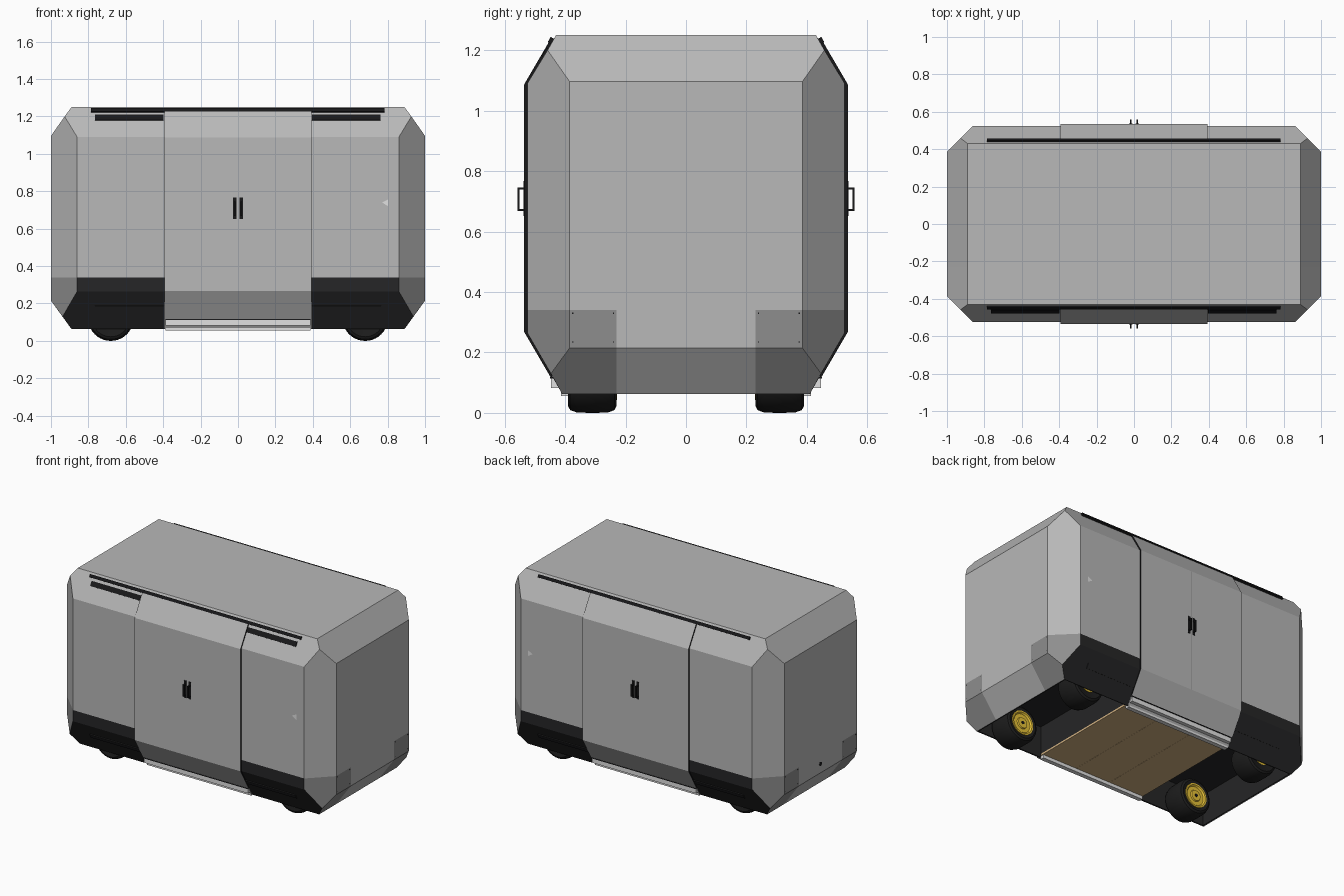
import bpy, bmesh, math
from mathutils import Vector

cube = bpy.data.objects.get("Cube")
if cube:
    bpy.data.objects.remove(cube, do_unlink=True)


def material(name, r, g, b):
    m = bpy.data.materials.new(name)
    m.use_nodes = True
    m.diffuse_color = (r, g, b, 1)
    m.node_tree.nodes["Principled BSDF"].inputs["Base Color"].default_value = (r, g, b, 1)
    return m


GREY = material("body grey", .48, .48, .48)
COVER = material("corner grey", .27, .27, .27)
DARK = material("skirt charcoal", .019, .019, .02)
BLACK = material("trim black", .009, .009, .01)
SILVER = material("sill silver", .75, .75, .75)
WOOD = material("floor brown", .64, .44, .22)
GOLD = material("hub gold", .8, .54, .04)
TYRE = material("tyre rubber", .012, .012, .012)


def finish(name, bm, *mats):
    bmesh.ops.recalc_face_normals(bm, faces=bm.faces[:])
    mesh = bpy.data.meshes.new(name)
    bm.to_mesh(mesh)
    bm.free()
    for m in mats:
        mesh.materials.append(m)
    ob = bpy.data.objects.new(name, mesh)
    bpy.context.collection.objects.link(ob)
    return ob


def prism(name, x0, x1, profile, mat):
    """Extrude a (y, z) profile along x."""
    bm = bmesh.new()
    face = bm.faces.new([bm.verts.new((x0, y, z)) for y, z in profile])
    out = bmesh.ops.extrude_face_region(bm, geom=[face])["geom"]
    verts = [v for v in out if isinstance(v, bmesh.types.BMVert)]
    bmesh.ops.translate(bm, verts=verts, vec=(x1 - x0, 0, 0))
    return finish(name, bm, mat)


def box(name, x0, x1, y0, y1, z0, z1, mat):
    return prism(name, x0, x1, [(y0, z0), (y1, z0), (y1, z1), (y0, z1)], mat)


def slope_plate(name, x0, x1, a, b, side, mat, t=.008):
    """Thin plate lying on a sloping side between (y, z) points a and b."""
    a, b = Vector(a), Vector(b)
    d = (b - a).normalized()
    n = Vector((d.y, -d.x))
    pts = [a - n * .004, b - n * .004, b + n * t, a + n * t]
    return prism(name, x0, x1, [(side * p.x, p.y) for p in pts], mat)


def lathe(name, profile, x, y, mat, steps=40):
    """Spin a (radius, offset) profile round an axle parallel to y."""
    bm = bmesh.new()
    vs = [bm.verts.new((r, o, 0)) for r, o in profile]
    es = [bm.edges.new(p) for p in zip(vs, vs[1:])]
    bmesh.ops.spin(bm, geom=vs + es, axis=(0, 1, 0), cent=(0, 0, 0),
                   steps=steps, angle=math.tau)
    bmesh.ops.remove_doubles(bm, verts=bm.verts[:], dist=.0003)
    ob = finish(name, bm, mat)
    ob.location = (x, y, AXLE_Z)
    bpy.ops.object.select_all(action='DESELECT')
    ob.select_set(True)
    bpy.context.view_layer.objects.active = ob
    bpy.ops.object.shade_smooth_by_angle(angle=math.radians(40))
    return ob


BASE, TOP, SKIRT, DOOR, AXLE_Z = .063, 1.25, .34, .393, .122

# Bevelled shell: hull of four corner points per octant
corners = [(.89, .43, TOP), (.927, .458, 1.2), (.86, .525, 1.09), (1, .385, 1.096),
           (.89, .41, BASE), (.938, .447, .13), (.86, .525, .265), (1, .385, .215)]
bm = bmesh.new()
for x, y, z in corners:
    for sx in (-1, 1):
        for sy in (-1, 1):
            bm.verts.new((sx * x, sy * y, z))
bmesh.ops.convex_hull(bm, input=bm.verts[:])
bmesh.ops.dissolve_limit(bm, angle_limit=math.radians(3), verts=bm.verts[:], edges=bm.edges[:])
cuts = [((0, 0, SKIRT), (0, 0, 1))]
cuts += [((s * DOOR, 0, 0), (1, 0, 0)) for s in (-1, 1)]
cuts += [((0, s * .23, 0), (0, 1, 0)) for s in (-1, 1)]
for co, no in cuts:
    bmesh.ops.bisect_plane(bm, geom=bm.verts[:] + bm.edges[:] + bm.faces[:],
                           plane_co=co, plane_no=no)
bmesh.ops.recalc_face_normals(bm, faces=bm.faces[:])
bm.normal_update()
bmesh.ops.delete(bm, geom=[f for f in bm.faces if f.normal.z < -.95], context='FACES')
for f in bm.faces:
    c, n = f.calc_center_median(), f.normal
    if c.z < SKIRT and abs(c.x) > DOOR:
        if abs(n.x) < .15:
            f.material_index = 2
        elif abs(c.y) > .23:
            f.material_index = 1
finish("body_shell", bm, GREY, COVER, DARK)

# Underside: raised wooden floor and open wheel bays
for i in range(3):
    w = 2 * DOOR / 3
    box("floor_board", -DOOR + i * w, -DOOR + (i + 1) * w - .001, -.405, .405, .078, .09, WOOD)
for s in (-1, 1):
    a, b = sorted((s * DOOR, s * .885))
    box("bay_roof", a, b, -.41, .41, .275, .285, DARK)
    for x, z in ((s * (DOOR - .004), .09), (s * .883, BASE + .002)):
        box("bay_end_wall", x - .003, x + .003, -.406, .406, z, .28, DARK)
    for y in (-.405, .405):
        box("bay_side_wall", a, b, y - .002, y + .002, BASE + .002, .28, DARK)

# Wheels: the deep side of each hub faces inwards
tyre = [(.055, -.07), (.1, -.08), (.113, -.073), (.121, -.05), (.122, 0),
        (.121, .05), (.113, .073), (.1, .08), (.055, .07)]
hub = [(0, .06), (.025, .06), (.03, .07), (.055, .072),
       (.055, -.06), (.08, -.076), (.08, -.082), (.07, -.082), (.062, -.073),
       (.038, -.073), (.034, -.081), (0, -.081)]
bolt = [(0, .07), (.01, .07), (.01, -.085), (0, -.085)]
for x in (-.68, .68):
    for s in (-1, 1):
        for name, profile, mat in (("tyre", tyre, TYRE), ("wheel_hub", hub, GOLD),
                                   ("hub_bolt", bolt, BLACK)):
            lathe(name, [(r, s * o) for r, o in profile], x, s * .31, mat)

# Parts repeated on both long sides
door = [(.448, .118), (.535, .267), (.535, 1.088), (.449, 1.235),
        (.436, 1.23), (.52, 1.088), (.52, .27), (.436, .122)]
for s in (-1, 1):
    profile = [(s * y, z) for y, z in door]
    prism("double_door", -DOOR, DOOR, profile, GREY)
    box("door_gap", -.001, .001, s * .53, s * .5354, .268, 1.087, COVER)
    for d in (-1, 1):
        prism("door_seal", d * DOOR, d * (DOOR + .0008), profile, BLACK)
        # Handle: base plate, two posts, grip
        hx = d * .0175
        box("handle_plate", hx - .0085, hx + .0085, s * .533, s * .538, .652, .768, BLACK)
        box("handle_grip", hx - .005, hx + .005, s * .551, s * .558, .668, .746, BLACK)
        for z in (.668, .739):
            box("handle_post", hx - .005, hx + .005, s * .537, s * .553, z, z + .007, BLACK)
        # Slot in the lower skirt
        a, b = sorted((d * .395, d * .765))
        slope_plate("skirt_slot", a, b, (.466, .162), (.482, .19), s, DARK, .005)
    # Roof rail
    slope_plate("roof_rail", -.787, .783, (.449, 1.222), (.439, 1.239), s, BLACK, .01)
    # Stepped sill below the doors
    x = DOOR - .005
    box("sill_seal", -x, x, s * .42, s * .45, .113, .118, BLACK)
    box("sill_step", -x, x, s * .39, s * .446, .083, .113, SILVER)
    box("sill_base", -x, x, s * .385, s * .414, .056, .081, SILVER)
    # Small arrow marker
    bm = bmesh.new()
    bm.faces.new([bm.verts.new((x, s * .528, z))
                  for x, z in ((.77, .74), (.803, .757), (.803, .72))])
    ob = finish("arrow_marker", bm, SILVER)
    if ob.data.polygons[0].normal.y * s < 0:
        ob.data.flip_normals()

# Upper vents on the front
for a, b in ((-.765, -.397), (.395, .762)):
    slope_plate("upper_vent", a, b, (.473, 1.178), (.456, 1.206), -1, BLACK, .006)

# Rivets on the end covers and the tow socket
for sx in (-1, 1):
    for y in (-.375, -.24, .24, .375):
        for z in (.235, .33):
            box("rivet", sx * .998, sx * 1.001, y - .002, y + .002, z - .002, z + .002, BLACK)
bm = bmesh.new()
bmesh.ops.create_cone(bm, cap_ends=True, segments=16, radius1=.014, radius2=.014, depth=.006)
socket = finish("tow_socket", bm, BLACK)
socket.location = (-.998, 0, .275)
socket.rotation_euler = (0, math.radians(90), 0)
